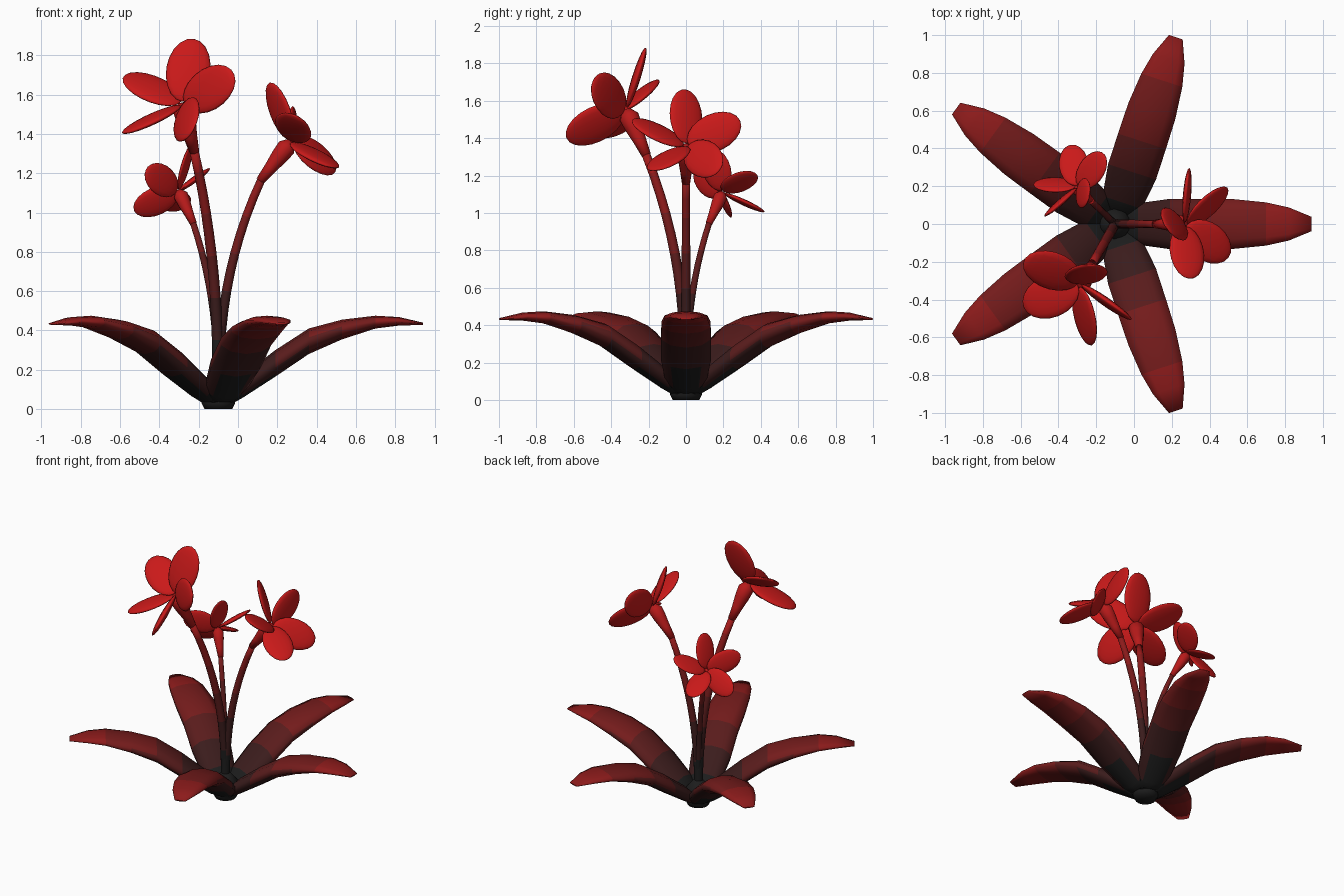
import bpy, bmesh
from math import sin, cos, pi, radians
from mathutils import Vector, Matrix

if "Cube" in bpy.data.objects:
    bpy.data.objects.remove(bpy.data.objects["Cube"])

CX = -0.10          # plant axis
UP = Vector((0, 0, 1))

# Colour ramp from near-black base to bright red
RAMP = []
for i in range(8):
    t = i / 7
    m = bpy.data.materials.new("red_%d" % i)
    m.diffuse_color = (0.012 + 0.58 * t ** 1.5, 0.012 - 0.002 * t, 0.012 - 0.002 * t, 1)
    m.use_nodes = True
    m.node_tree.nodes["Principled BSDF"].inputs["Base Color"].default_value = m.diffuse_color
    RAMP.append(m)


def finish(name, bm, tone):
    """Turn a bmesh into a smooth object, coloured by tone(face centre) in 0..1."""
    bmesh.ops.recalc_face_normals(bm, faces=bm.faces)
    for f in bm.faces:
        f.smooth = True
        f.material_index = round(7 * min(1, max(0, tone(f.calc_center_median()))))
    me = bpy.data.meshes.new(name)
    bm.to_mesh(me)
    bm.free()
    for m in RAMP:
        me.materials.append(m)
    ob = bpy.data.objects.new(name, me)
    bpy.context.collection.objects.link(ob)
    return ob


def skin(bm, rings):
    """Bridge a list of point rings and cap both ends."""
    vr = [[bm.verts.new(p) for p in ring] for ring in rings]
    k = len(vr[0])
    for a, b in zip(vr, vr[1:]):
        for j in range(k):
            bm.faces.new((a[j], a[(j + 1) % k], b[(j + 1) % k], b[j]))
    bm.faces.new(vr[0])
    bm.faces.new(vr[-1])


def tube(bm, path, radii, side, k=12):
    """Round tube along a path lying in the plane with normal 'side'."""
    rings = []
    for i, p in enumerate(path):
        d = (path[min(i + 1, len(path) - 1)] - path[max(i - 1, 0)]).normalized()
        w = side.cross(d)
        rings.append([p + radii[i] * (cos(2 * pi * j / k) * side + sin(2 * pi * j / k) * w)
                      for j in range(k)])
    skin(bm, rings)


# Leaves: distance from axis, underside z, top z, half width
LEAF = [(0.02, 0.0, 0.07, 0.07), (0.12, 0.055, 0.17, 0.115), (0.29, 0.165, 0.30, 0.14),
        (0.46, 0.28, 0.41, 0.14), (0.63, 0.355, 0.455, 0.138), (0.80, 0.41, 0.475, 0.12),
        (0.92, 0.425, 0.468, 0.092), (1.04, 0.428, 0.44, 0.04)]
for i in range(5):
    bm = bmesh.new()
    a = 2 * pi * i / 5
    rad, side = Vector((cos(a), sin(a), 0)), Vector((-sin(a), cos(a), 0))
    rings = []
    for r, lo, hi, w in LEAF:
        mid = Vector((CX, 0, (lo + hi) / 2)) + r * rad
        rings.append([mid + w * cos(q) * side + (hi - lo) / 2 * sin(q) * UP
                      for q in (2 * pi * j / 10 + pi / 2 for j in range(10))])
    skin(bm, rings)
    finish("leaf_%d" % (i + 1), bm,
           lambda c: ((c - Vector((CX, 0, 0))).length - 0.15) / 1.5)

# Crown joining the leaves at the ground
bm = bmesh.new()
tube(bm, [Vector((CX, 0, z)) for z in (0, 0.03, 0.12, 0.18)], [0.07, 0.085, 0.08, 0.03],
     Vector((0, 1, 0)), 16)
finish("crown", bm, lambda c: 0)


def flower(tag, deg, stem_r, stem_z, head_r, head_z, size):
    a = radians(deg)
    rad, v = Vector((cos(a), sin(a), 0)), Vector((-sin(a), cos(a), 0))
    base = Vector((CX, 0, 0))

    # Curved stem
    bm = bmesh.new()
    n = 12
    path = [base + rad * stem_r * (i / n) ** 2.4 + UP * (0.03 + (stem_z - 0.03) * i / n)
            for i in range(n + 1)]
    tube(bm, path, [(0.085 - 0.02 * i / n) * size for i in range(n + 1)], v)
    finish("stem_" + tag, bm, lambda c: (c.z - 0.25) / 1.5)

    # Calyx flaring into the bloom
    head = base + rad * head_r + UP * head_z
    bm = bmesh.new()
    tube(bm, [path[-1].lerp(head, t) for t in (-0.05, 0.3, 0.6, 0.85, 1.0)],
         [s * size for s in (0.07, 0.10, 0.135, 0.15, 0.07)], v)
    finish("calyx_" + tag, bm, lambda c: 0.8)

    # Five petals, cupped and pitched like a propeller
    n_ax = (rad * cos(radians(38)) + UP * sin(radians(38)))
    u = (-rad * sin(radians(38)) + UP * cos(radians(38)))
    cup, pitch = radians(18), radians(30)
    bm = bmesh.new()
    for i in range(5):
        f = 2 * pi * i / 5
        d = cos(f) * u + sin(f) * v
        t = -sin(f) * u + cos(f) * v
        ax = d * cos(cup) + n_ax * sin(cup)
        n2 = n_ax * cos(cup) - d * sin(cup)
        nn = n2 * cos(pitch) + t * sin(pitch)
        tt = t * cos(pitch) - n2 * sin(pitch)
        pos = head + ax * 0.52 * size
        cols = (tt * 0.315 * size, nn * 0.065 * size, ax * 0.48 * size)
        mat = Matrix([(cols[0][k], cols[1][k], cols[2][k], pos[k]) for k in range(3)]
                     + [(0, 0, 0, 1)])
        bmesh.ops.create_uvsphere(bm, u_segments=16, v_segments=10, radius=1, matrix=mat)
    finish("petals_" + tag, bm, lambda c: 1)


flower("right", 0, 0.22, 1.17, 0.37, 1.36, 0.32)
flower("front", 240, 0.25, 1.32, 0.37, 1.55, 0.355)
flower("back", 136, 0.18, 0.95, 0.28, 1.11, 0.25)
